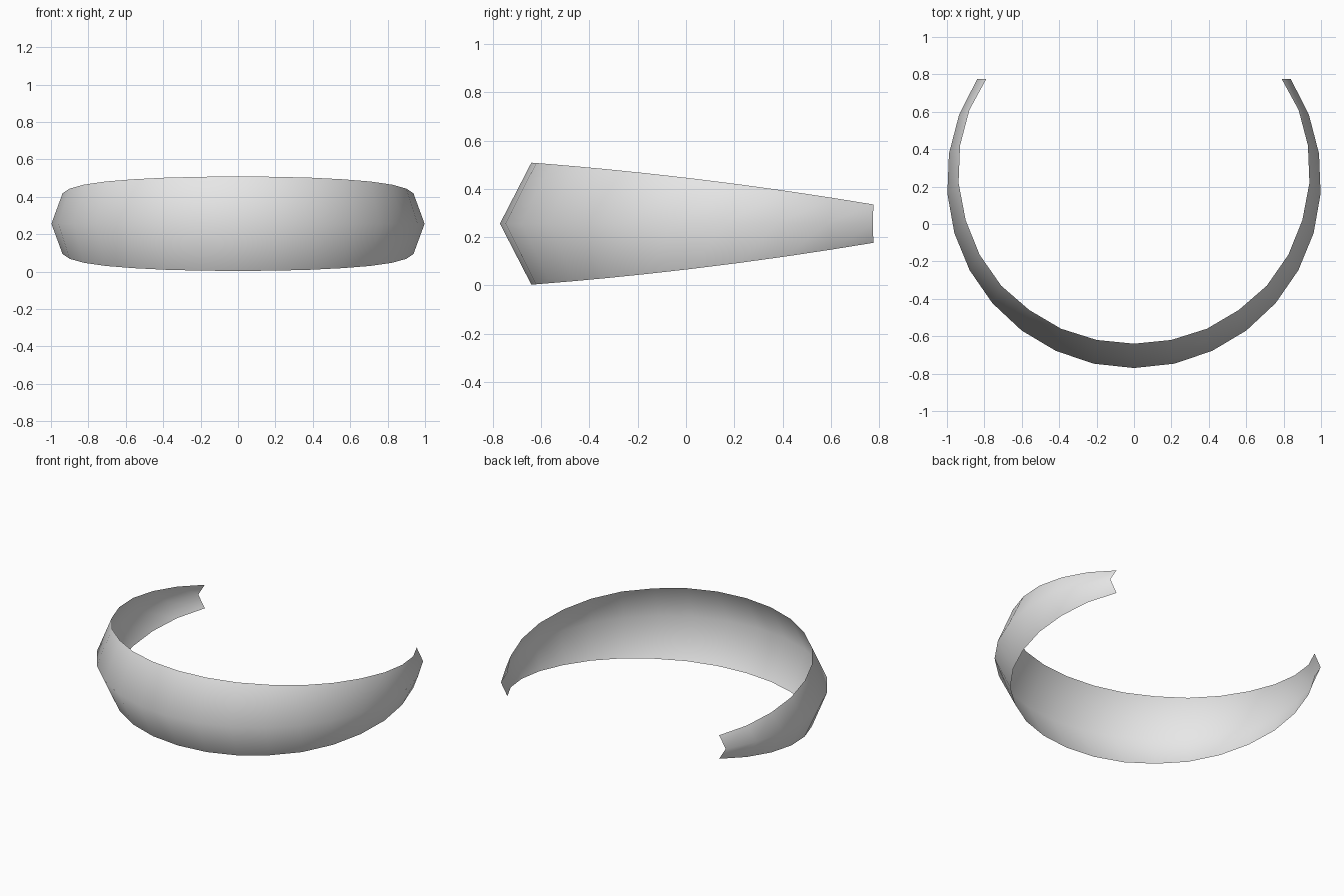
import bpy
import bmesh
from math import sin, cos, radians

cube = bpy.data.objects.get("Cube")
if cube:
    bpy.data.objects.remove(cube)

# Colour
grey = bpy.data.materials.new("plain_grey")
grey.use_nodes = True
colour = (0.8, 0.8, 0.8, 1)
grey.diffuse_color = colour
grey.node_tree.nodes["Principled BSDF"].inputs["Base Color"].default_value = colour

MID_Z = 0.256
STEP = radians(12.3)
# Plan of the rim, from the front centre round to the open end
RIM = [(0, -0.64), (0.20, -0.62), (0.39, -0.56), (0.56, -0.46),
       (0.71, -0.33), (0.825, -0.165), (0.90, 0.02), (0.938, 0.22),
       (0.93, 0.42), (0.88, 0.61), (0.79, 0.775)]


def half_height(y):
    """The band tapers towards its open ends."""
    return 0.19 - 0.118 * y - 0.032 * y * y


# Open band: a thin sheet with a ridge round its outside
bm = bmesh.new()
last = len(RIM) - 1
rows = []
for i in range(-last, last + 1):
    side = -1 if i < 0 else 1
    x, y = RIM[abs(i)]
    h = half_height(y)
    ridge = (sin(STEP * i), 0.23 - cos(STEP * i), MID_Z)
    rows.append([bm.verts.new(p) for p in (
        (side * x, y, MID_Z - h), ridge, (side * x, y, MID_Z + h))])

for a, b in zip(rows, rows[1:]):
    for j in range(2):
        face = bm.faces.new((a[j], b[j], b[j + 1], a[j + 1]))
        face.smooth = True

mesh = bpy.data.meshes.new("open_band")
bm.to_mesh(mesh)
bm.free()
mesh.materials.append(grey)
band = bpy.data.objects.new("open_band", mesh)
bpy.context.collection.objects.link(band)
